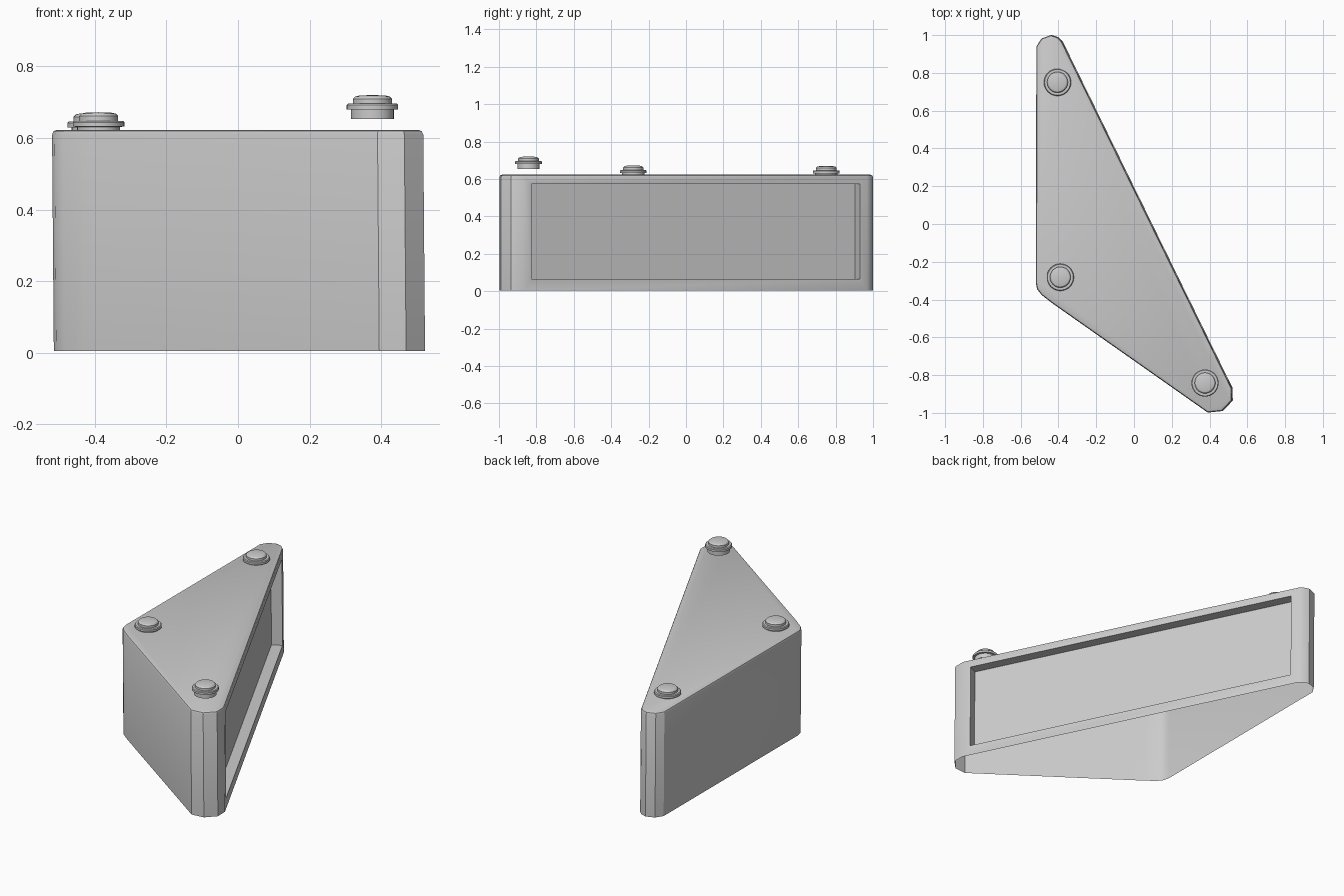
import bpy, bmesh, math
from mathutils import Vector

if "Cube" in bpy.data.objects:
    bpy.data.objects.remove(bpy.data.objects["Cube"])


def finish(bm, name, angle):
    mesh = bpy.data.meshes.new(name)
    bm.to_mesh(mesh)
    bm.free()
    ob = bpy.data.objects.new(name, mesh)
    bpy.context.collection.objects.link(ob)
    bpy.ops.object.select_all(action='DESELECT')
    ob.select_set(True)
    bpy.context.view_layer.objects.active = ob
    bpy.ops.object.shade_smooth_by_angle(angle=math.radians(angle))
    return ob


# Triangular casing: outline with clipped corners, counter-clockwise
outline = [
    (-0.383, 0.968), (-0.405, 0.989), (-0.44, 1.0), (-0.49, 0.982), (-0.517, 0.94),
    (-0.52, -0.31), (-0.513, -0.345), (-0.49, -0.375), (-0.435, -0.418),
    (0.39, -0.998), (0.465, -0.99), (0.518, -0.935), (0.517, -0.868),
]
BOTTOM, TOP = 0.004, 0.623
bm = bmesh.new()
base = bm.faces.new([bm.verts.new((x + 0.005, y, BOTTOM)) for x, y in outline])
geom = bmesh.ops.extrude_face_region(bm, geom=[base], use_keep_orig=True)["geom"]
bmesh.ops.translate(bm, verts=[g for g in geom if isinstance(g, bmesh.types.BMVert)],
                    vec=(-0.005, 0, TOP - BOTTOM))
bmesh.ops.recalc_face_normals(bm, faces=bm.faces)

# Soft rim around the lid
top = max(bm.faces, key=lambda f: f.calc_center_median().z)
bmesh.ops.bevel(bm, geom=list(top.edges), offset=0.014, segments=2,
                profile=0.5, affect='EDGES')

# Recessed panel in the long side
side = max((f for f in bm.faces if f.normal.x > 0.5), key=lambda f: f.calc_area())
centre = side.calc_center_median()
normal = side.normal.copy()
bmesh.ops.inset_individual(bm, faces=[side], thickness=0.03)
for v in side.verts:
    y = 0.93 if v.co.y > centre.y else -0.826
    z = 0.573 if v.co.z > centre.z else 0.065
    x = centre.x - ((y - centre.y) * normal.y + (z - centre.z) * normal.z) / normal.x
    v.co = Vector((x, y, z))
panel = bmesh.ops.extrude_discrete_faces(bm, faces=[side])["faces"][0]
bmesh.ops.translate(bm, verts=panel.verts, vec=normal * -0.06)

# The casing is an open shell underneath
bottom = min(bm.faces, key=lambda f: f.calc_center_median().z)
bmesh.ops.delete(bm, geom=[bottom], context='FACES_ONLY')
finish(bm, "casing", 28)


# Round buttons: lathed profile of (radius, height)
profile = [(0, 0), (0.06, 0), (0.06, 0.026), (0.072, 0.027), (0.072, 0.039),
           (0.068, 0.043), (0.055, 0.043), (0.055, 0.056), (0.048, 0.063),
           (0.035, 0.066), (0, 0.067)]


def button(name, x, y, z):
    bm = bmesh.new()
    verts = [bm.verts.new((r, 0, h)) for r, h in profile]
    edges = [bm.edges.new(pair) for pair in zip(verts, verts[1:])]
    bmesh.ops.spin(bm, geom=verts + edges, cent=(0, 0, 0), axis=(0, 0, 1),
                   angle=math.tau, steps=32, use_merge=True)
    bmesh.ops.remove_doubles(bm, verts=bm.verts, dist=0.0001)
    bmesh.ops.recalc_face_normals(bm, faces=bm.faces)
    finish(bm, name, 30).location = (x, y, z)


button("back_button", -0.405, 0.75, 0.603)
button("left_button", -0.39, -0.282, 0.605)
button("front_button", 0.376, -0.842, 0.653)
